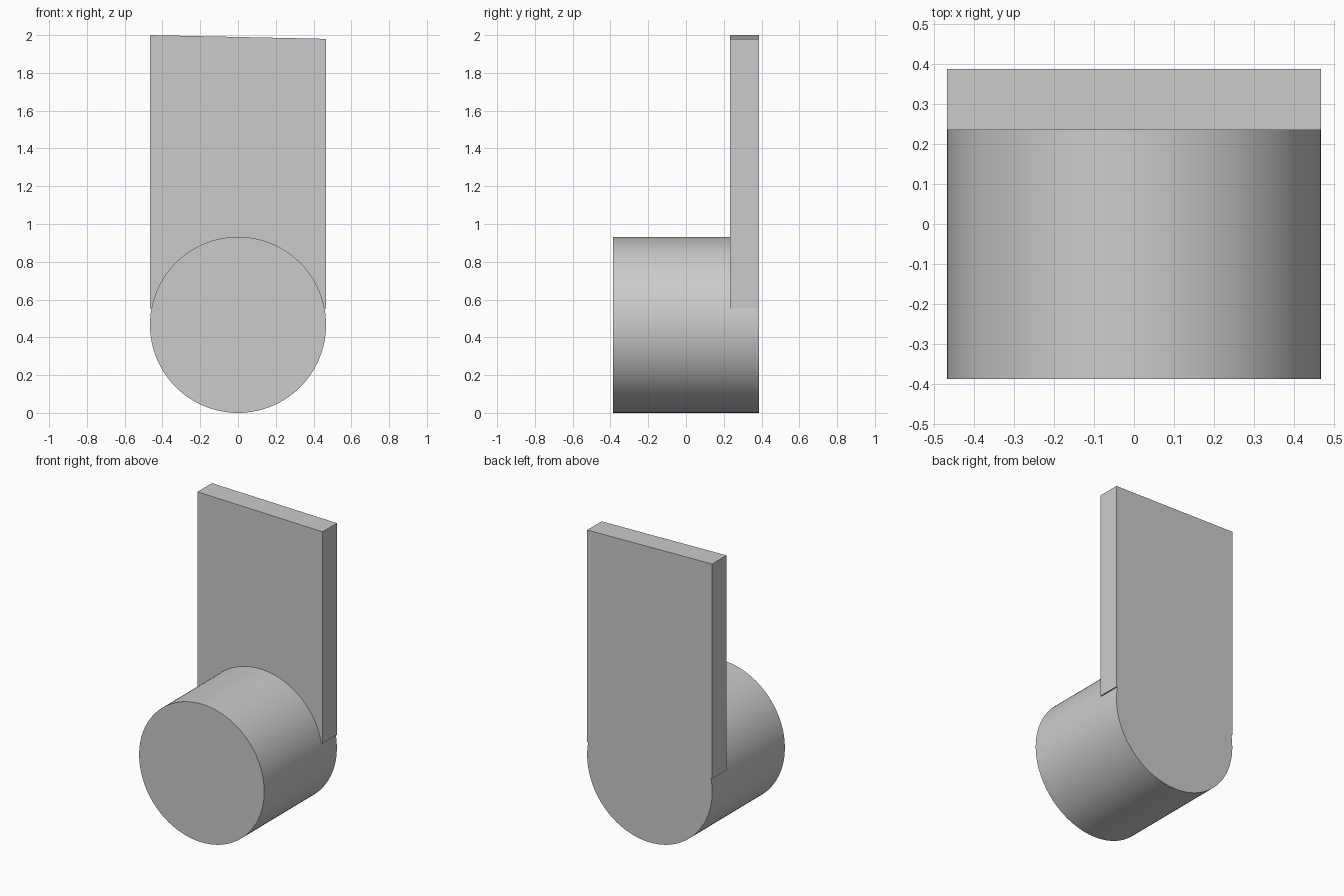
import bpy, bmesh, math

cube = bpy.data.objects.get("Cube")
if cube:
    bpy.data.objects.remove(cube)

R = 0.466                      # drum radius, also half the plate width
FRONT, PLATE, BACK = -0.387, 0.234, 0.387
SEAM = 0.553                   # height of the plate's lower edge
STEPS = 64

grey = bpy.data.materials.new("plain grey")
grey.use_nodes = True
colour = (0.6, 0.6, 0.6, 1)
grey.diffuse_color = colour
grey.node_tree.nodes["Principled BSDF"].inputs["Base Color"].default_value = colour


def arc(start, end):
    """Points on the drum's circle, both ends included."""
    angles = [start + (end - start) * i / STEPS for i in range(STEPS + 1)]
    return [(R * math.cos(a), R + R * math.sin(a)) for a in angles]


seam_angle = math.asin((SEAM - R) / R)
upper = arc(seam_angle, math.pi - seam_angle)
lower = arc(math.pi - seam_angle, math.tau + seam_angle)
circle = upper + lower[1:-1]
plate = [(R, SEAM), (R, 1.98), (-R, 2.0), (-R, SEAM)]

bm = bmesh.new()


def ring(points, y):
    return [bm.verts.new((x, y, z)) for x, z in points]


def bridge(a, b):
    for i in range(len(a)):
        j = (i + 1) % len(a)
        bm.faces.new((a[i], a[j], b[j], b[i]))


# Drum from its front face to the plate
front = ring(circle, FRONT)
middle = ring(circle, PLATE)
bm.faces.new(front)
bridge(front, middle)

# Upright plate, flowing into the lower half of the drum
corners = ring(plate, PLATE)
bm.faces.new(corners + middle[STEPS::-1])
outline = corners + middle[STEPS:] + middle[:1]
back = ring([(v.co.x, v.co.z) for v in outline], BACK)
bridge(outline, back)
bm.faces.new(back)

bmesh.ops.recalc_face_normals(bm, faces=bm.faces)
mesh = bpy.data.meshes.new("drum_and_plate")
bm.to_mesh(mesh)
bm.free()
mesh.materials.append(grey)
body = bpy.data.objects.new("drum_and_plate", mesh)
bpy.context.collection.objects.link(body)

# Smooth drum, crisp edges
bpy.ops.object.select_all(action="DESELECT")
body.select_set(True)
bpy.context.view_layer.objects.active = body
bpy.ops.object.shade_smooth_by_angle(angle=math.radians(30))
